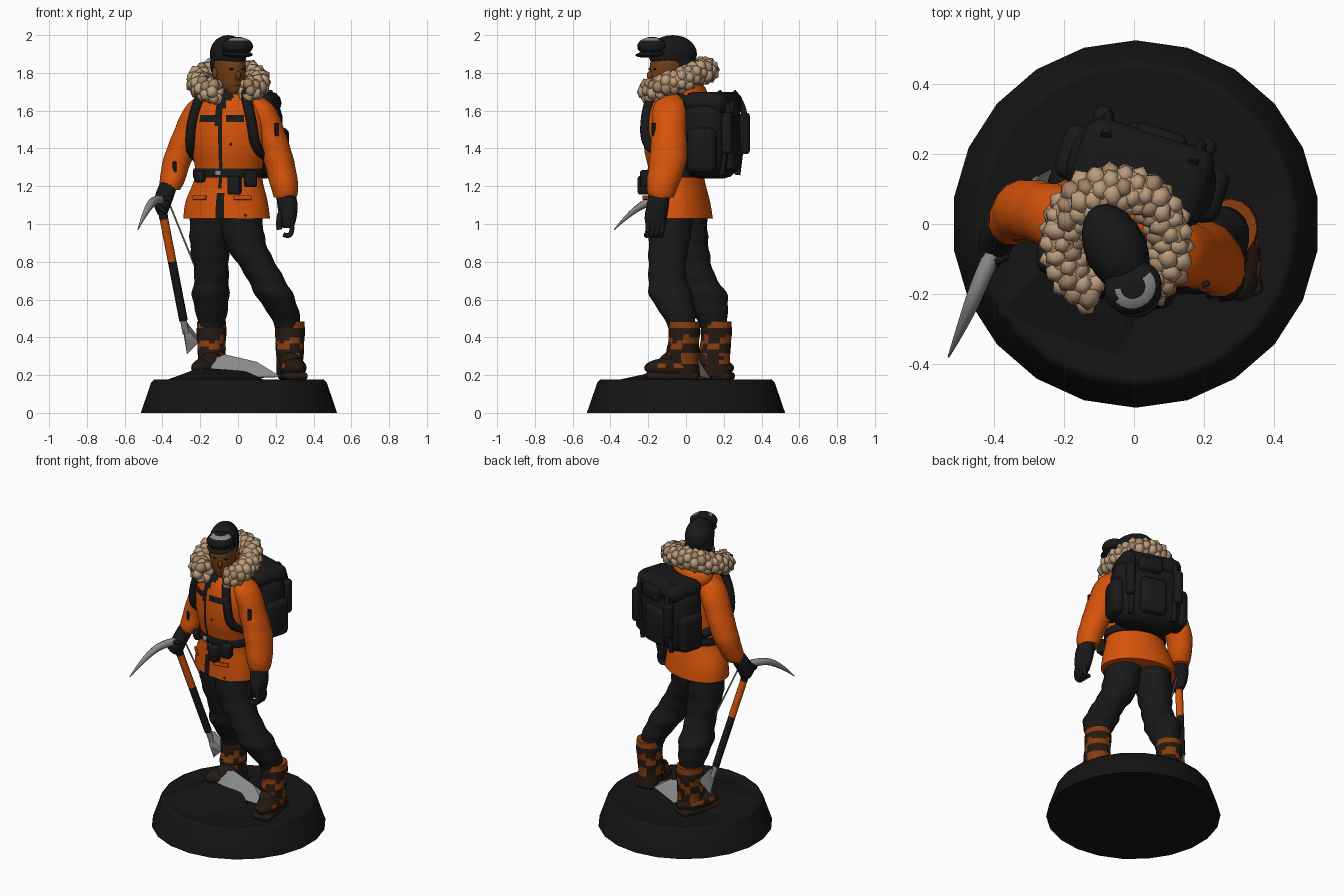
import bpy, bmesh, math, random
from mathutils import Vector, Matrix

random.seed(4)
if "Cube" in bpy.data.objects:
    bpy.data.objects.remove(bpy.data.objects["Cube"])


def mat(name, r, g, b):
    m = bpy.data.materials.new(name)
    m.use_nodes = True
    m.diffuse_color = (r, g, b, 1)
    bsdf = m.node_tree.nodes["Principled BSDF"]
    bsdf.inputs["Base Color"].default_value = (r, g, b, 1)
    bsdf.inputs["Roughness"].default_value = 0.8
    return m


ORANGE = mat("jacket orange", .68, .088, .003)
BLACK = mat("cloth black", .0095, .0095, .0095)
BASE = mat("base black", .007, .007, .007)
SKIN = mat("skin brown", .16, .048, .007)
FUR = mat("fur tan", .5, .335, .205)
FUR2 = mat("fur brown", .36, .23, .135)
STEEL = mat("steel grey", .26, .26, .26)
RUST = mat("boot rust", .24, .045, .005)
BOOT = mat("boot brown", .018, .01, .006)


def finish(name, bm, mats, smooth=True, rule=None):
    """Turn a bmesh into an object; rule picks the material of each face."""
    bmesh.ops.recalc_face_normals(bm, faces=bm.faces)
    for f in bm.faces:
        f.smooth = smooth
        if rule:
            f.material_index = rule(f.calc_center_median())
    me = bpy.data.meshes.new(name)
    bm.to_mesh(me)
    bm.free()
    if smooth:
        me.set_sharp_from_angle(angle=math.radians(50))
    for m in mats:
        me.materials.append(m)
    ob = bpy.data.objects.new(name, me)
    bpy.context.collection.objects.link(ob)
    return ob


def catmull(pts, steps):
    pts = [Vector(p) for p in pts]
    out = []
    for i in range(len(pts) - 1):
        a, b, c, d = pts[max(i - 1, 0)], pts[i], pts[i + 1], pts[min(i + 2, len(pts) - 1)]
        for k in range(steps):
            t = k / steps
            out.append(.5 * (2 * b + (c - a) * t + (2 * a - 5 * b + 4 * c - d) * t * t
                             + (3 * b - a - 3 * c + d) * t ** 3))
    return out + [pts[-1]]


def loft(name, rings, mats, n=16, steps=4, rot=0, rule=None, fold=0):
    """Skin through level ellipses given as x, y, z, rx, ry."""
    bm = bmesh.new()
    rows = []
    for x, y, z, rx, ry in catmull(rings, steps):
        g = 1 + fold * math.sin(z * 62)
        row = []
        for i in range(n):
            a = (i + .5) * math.tau / n
            p = Matrix.Rotation(rot, 3, 'Z') @ Vector((rx * g * math.cos(a), ry * g * math.sin(a), 0))
            row.append(bm.verts.new(p + Vector((x, y, z))))
        rows.append(row)
    for a, b in zip(rows, rows[1:]):
        for i in range(n):
            bm.faces.new((a[i], a[i - 1], b[i - 1], b[i]))
    bm.faces.new(rows[0])
    bm.faces.new(rows[-1])
    return finish(name, bm, mats, True, rule)


def ball(name, loc, size, mats, rot=0, tilt=0, rule=None):
    bm = bmesh.new()
    bmesh.ops.create_uvsphere(bm, u_segments=20, v_segments=14, radius=1)
    ob = finish(name, bm, mats, True, rule)
    ob.location, ob.scale, ob.rotation_euler = loc, size, (tilt, 0, rot)
    return ob


def block(name, loc, half, m, rot=0, bevel=.015):
    bm = bmesh.new()
    bmesh.ops.create_cube(bm, size=2)
    bmesh.ops.scale(bm, vec=half, verts=bm.verts)
    bmesh.ops.bevel(bm, geom=bm.edges[:], offset=bevel, segments=3, profile=.5, affect='EDGES')
    ob = finish(name, bm, [m])
    ob.location, ob.rotation_euler = loc, (0, 0, rot)
    return ob


def tube(name, pts, r, m, taper=None):
    cu = bpy.data.curves.new(name, 'CURVE')
    cu.dimensions, cu.bevel_depth, cu.bevel_resolution, cu.use_fill_caps = '3D', r, 2, True
    s = cu.splines.new('NURBS')
    s.points.add(len(pts) - 1)
    s.order_u, s.use_endpoint_u, s.resolution_u = 3, True, 6
    for i, p in enumerate(pts):
        s.points[i].co = (*p, 1)
        s.points[i].radius = taper[i] if taper else 1
    cu.materials.append(m)
    ob = bpy.data.objects.new(name, cu)
    bpy.context.collection.objects.link(ob)
    return ob


def hull(name, pts, m):
    bm = bmesh.new()
    bmesh.ops.convex_hull(bm, input=[bm.verts.new(p) for p in pts])
    return finish(name, bm, [m], False)


def frame(x, y, turn):
    """Give a function that places local points in a turned frame."""
    return lambda u, v, z: Vector((x, y, 0)) + Matrix.Rotation(turn, 3, 'Z') @ Vector((u, v, z))


TURN, LOOK = -.3, .42          # chest and head directions
CHEST, HEAD = Vector((-.05, -.05, 0)), Vector((-.05, -.075, 0))
body, face, pack = frame(*CHEST.xy, TURN), frame(*HEAD.xy, LOOK), frame(.02, .135, TURN)

# Display base and rocks
loft("base", [(.005, 0, z, r, r) for z, r in
              [(0, .525), (.16, .47), (.176, .455), (.176, .44), (.17, .42), (.178, .2)]], [BASE], n=22, steps=1)
hull("dark_slab", [(-.39, -.26, .17), (-.05, -.38, .17), (-.2, -.06, .24), (.04, -.02, .22),
                   (-.32, .1, .17), (.15, -.1, .17), (-.05, .15, .18)], BASE)
hull("pale_rock", [(-.1, -.05, .19), (.23, -.05, .19), (.2, .05, .2), (-.07, .05, .31),
                   (0, .13, .18), (-.24, .06, .25), (.1, .02, .27)], STEEL)

# Legs and boots
loft("right_leg", [(-.14, -.01, 1.1, .115, .125), (-.15, .01, .9, .107, .11), (-.14, .05, .74, .092, .1),
                   (-.145, .1, .62, .1, .122), (-.14, .13, .52, .082, .09), (-.14, .15, .45, .07, .075)],
     [BLACK], fold=.035, steps=6)
loft("left_leg", [(.01, -.07, 1.1, .115, .125), (.04, -.09, .9, .11, .11), (.13, -.1, .74, .1, .1),
                  (.195, -.08, .62, .102, .115), (.245, -.04, .52, .082, .09), (.265, -.02, .45, .07, .075)],
     [BLACK], fold=.035, steps=6)


def cuff_rule(c):
    wave = math.sin(40 * c.x + 50 * c.y)
    return int(c.z > .45 or abs(c.z - .37 - .025 * wave) < .02 or (.26 < c.z < .31 and wave > .2))


def toe_rule(c):
    return int(-.1 < c.z < .4 and abs(c.x) > .5 and (-.6 < c.y < -.3 or .1 < c.y < .5))


for side, shaft, foot, rot in (("right", (-.14, .16), (-.165, .115), -.35), ("left", (.275, -.01), (.29, -.075), .15)):
    x, y = shaft
    loft(side + "_boot_shaft", [(x, y, .19, .07, .085), (x, y - .01, .3, .072, .085), (x, y, .4, .078, .083),
                                (x, y, .485, .078, .083)], [BOOT, RUST], rot=rot, steps=6, fold=.02, rule=cuff_rule)
    ball(side + "_boot_foot", (*foot, .238), (.07, .148, .055), [BOOT, RUST], rot, rule=toe_rule)
    ball(side + "_boot_instep", (x, y - .06, .275), (.055, .085, .055), [BOOT], rot, .4)
    block(side + "_boot_sole", (*foot, .195), (.062, .138, .022), BOOT, rot, .02)


# Jacket with zip, chest flap and collar coloured by position
def jacket_rule(c):
    p = Matrix.Rotation(-TURN, 3, 'Z') @ (c - CHEST)
    if p.y > 0:
        return 0
    zip_half = .008 if 1.17 < c.z < 1.52 else .022
    flap = 1.54 < c.z < 1.58 and .03 < abs(p.x) < .12
    return int(abs(p.x) < zip_half or flap or (c.z > 1.66 and abs(p.x) < .06))


loft("jacket", [(-.06, -.03, 1.03, .235, .165), (-.06, -.035, 1.12, .222, .155), (-.05, -.05, 1.26, .18, .14),
                (-.05, -.065, 1.4, .2, .152), (-.05, -.065, 1.54, .208, .15), (-.05, -.06, 1.64, .175, .13),
                (-.05, -.06, 1.71, .09, .09)], [ORANGE, BLACK], n=64, steps=6, rot=TURN, rule=jacket_rule)
ball("hood", (-.06, .01, 1.68), (.15, .1, .09), [ORANGE], TURN)
loft("belt", [(-.05, -.05, 1.245, .19, .15), (-.05, -.05, 1.27, .193, .154), (-.05, -.05, 1.295, .188, .15)],
     [BLACK], n=32, rot=TURN)
block("belt_buckle", body(-.01, -.157, 1.27), (.016, .01, .014), STEEL, TURN, .006)
block("large_belt_pouch", body(.08, -.155, 1.205), (.034, .03, .05), BLACK, TURN)
block("small_belt_pouch", body(.16, -.12, 1.24), (.032, .03, .045), BLACK, TURN + .5)
block("right_belt_pouch", body(-.12, -.13, 1.25), (.03, .022, .03), BLACK, TURN - .4)
block("chest_pocket_slit", body(.06, -.158, 1.45), (.009, .004, .035), BLACK, TURN + .2, .003)
for s in (-1, 1):
    block("hem_pocket_flap", body(s * .12, -.135, 1.14), (.05, .006, .012), ORANGE, TURN + s * .5, .004)

# Arms and gloves
loft("right_arm", [(-.17, .0, 1.685, .03, .04), (-.2, .01, 1.62, .08, .09), (-.255, .03, 1.5, .083, .09),
                   (-.32, .04, 1.34, .078, .085), (-.35, .01, 1.22, .066, .07), (-.36, 0, 1.18, .055, .055)],
     [ORANGE], fold=.012, steps=6)
loft("left_arm", [(.08, -.08, 1.685, .03, .04), (.115, -.085, 1.62, .08, .09), (.165, -.09, 1.5, .082, .092),
                  (.215, -.095, 1.34, .082, .1), (.245, -.125, 1.2, .075, .085), (.25, -.13, 1.14, .06, .065)],
     [ORANGE], fold=.012, steps=6)
block("left_sleeve_tab", (.205, -.172, 1.5), (.012, .008, .035), BLACK, .4, .004)
block("right_sleeve_tab", (-.335, -.042, 1.3), (.01, .008, .03), BLACK, -.2, .004)
loft("right_glove", [(-.36, 0, 1.23, .048, .048), (-.385, -.03, 1.16, .052, .055), (-.4, -.06, 1.1, .045, .06),
                     (-.4, -.06, 1.05, .025, .04)], [BLACK])
loft("left_glove", [(.25, -.135, 1.18, .05, .055), (.262, -.15, 1.1, .055, .06), (.265, -.16, 1.03, .045, .06),
                    (.265, -.16, .98, .03, .05)], [BLACK])
for i in range(4):
    y = -.2 + i * .025
    tube("left_finger", [(.28, y, 1.02), (.29, y, .97), (.27, y - .01, .93), (.24, y - .01, .945)], .013, BLACK)
    tube("right_finger", [(-.36, y + .11, 1.13), (-.42, y + .09, 1.14), (-.435, y + .08, 1.1), (-.39, y + .09, 1.07)],
         .014, BLACK)
tube("left_thumb", [(.23, -.18, 1.07), (.21, -.2, 1.02), (.22, -.2, .97)], .015, BLACK)


# Head, with dark hair behind the ears
def head_rule(c):
    p = Matrix.Rotation(-LOOK, 3, 'Z') @ (c - HEAD)
    return int(p.y > .02 and c.z > 1.7)


def head_ring(v, z, rx, ry):
    return (*face(0, v, z), rx, ry)


loft("head", [head_ring(.0, 1.6, .055, .055), head_ring(0, 1.66, .052, .055), head_ring(-.04, 1.69, .04, .06),
              head_ring(-.03, 1.73, .066, .085), head_ring(-.02, 1.79, .077, .103), head_ring(-.01, 1.86, .08, .108),
              head_ring(0, 1.94, .06, .08)], [SKIN, BLACK], n=24, rot=LOOK, rule=head_rule)
ball("nose", face(0, -.122, 1.785), (.013, .022, .026), [SKIN], LOOK, .3)
ball("mouth", face(0, -.105, 1.734), (.025, .012, .007), [SKIN], LOOK)
for s in (-1, 1):
    ball("ear", face(s * .08, 0, 1.8), (.012, .022, .03), [SKIN], LOOK)
    ball("eye", face(s * .032, -.113, 1.82), (.013, .006, .006), [BLACK], LOOK)

# Cap, brim and goggles resting on the brim
ball("cap", face(0, .005, 1.9), (.088, .135, .1), [BLACK], LOOK)
ball("cap_back", face(0, .03, 1.85), (.084, .1, .1), [BLACK], LOOK)
ball("cap_brim", face(0, -.115, 1.9), (.08, .09, .018), [BLACK], LOOK, .08)
ball("goggles", face(0, -.115, 1.94), (.084, .078, .05), [BLACK, STEEL], LOOK,
     rule=lambda c: int(.55 < c.z < .93 and c.y < .15 and c.x > -.62))


# Fur ruff: a padded arc covered with heavy tufts
def ruff(deg):
    a = math.radians(deg)
    return Vector((-.05 + .155 * math.cos(a), -.05 + .155 * math.sin(a), 1.755 + .062 * math.sin(a)))


tube("ruff_padding", [ruff(d) for d in range(-52, 243, 14)], .058, FUR)
bm = bmesh.new()
for k in range(25):
    deg = -54 + k * 298 / 24
    c = ruff(deg)
    out = Vector((math.cos(math.radians(deg)), math.sin(math.radians(deg)), 0))
    for j in range(6):
        b = math.tau * (j + .5 * (k % 2)) / 6
        d = (out * math.cos(b) + Vector((0, 0, 1)) * math.sin(b)).normalized()
        size = random.uniform(.85, 1.15)
        m = (Matrix.Translation(c + d * .042) @ d.to_track_quat('Z', 'Y').to_matrix().to_4x4()
             @ Matrix.Diagonal((.03 * size, .036 * size, .034 * size, 1)))
        made = bmesh.ops.create_icosphere(bm, subdivisions=1, radius=1, matrix=m)
        dark = int(random.random() < .3)
        for f in {f for v in made["verts"] for f in v.link_faces}:
            f.material_index = dark
finish("fur_tufts", bm, [FUR, FUR2])

# Backpack
block("pack_body", pack(0, 0, 1.45), (.215, .115, .21), BLACK, TURN, .09)
block("pack_lid", pack(0, .01, 1.64), (.195, .12, .06), BLACK, TURN, .055)
block("pack_pocket", pack(.0, .11, 1.4), (.085, .035, .12), BLACK, TURN, .03)
block("pack_lid_pocket", pack(.02, .11, 1.61), (.08, .04, .05), BLACK, TURN, .03)
for s in (-1, 1):
    block("pack_side_pocket", pack(s * .205, .01, 1.39), (.04, .08, .12), BLACK, TURN, .035)
    tube("pack_strap", [pack(s * .13, .08, 1.7), pack(s * .14, .15, 1.62), pack(s * .14, .125, 1.45),
                        pack(s * .14, .1, 1.26)], .016, BLACK)
    block("pack_rolled_pouch", pack(s * .155, .135, 1.48), (.026, .028, .11), BLACK, TURN, .02)
    tube("shoulder_strap", [body(s * u, v, z) for u, v, z in
                            [(.1, .1, 1.64), (.1, .02, 1.72), (.12, -.1, 1.7), (.165, -.125, 1.55),
                             (.18, -.115, 1.42), (.19, -.02, 1.36), (.17, .1, 1.33)]], .027, BLACK)

# Ice axe with wrist cord
tube("axe_pick", [(-.53, -.38, .97), (-.485, -.28, 1.08), (-.43, -.14, 1.14), (-.38, -.03, 1.12)],
     .026, STEEL, (.1, .7, 1, .9))
TOP, END = Vector((-.41, -.07, 1.12)), Vector((-.275, .12, .42))
for name, a, b, r, m in (("axe_neck", 0, .13, .024, BLACK), ("axe_orange_grip", .13, .45, .023, ORANGE),
                         ("axe_black_grip", .45, .9, .023, BLACK), ("axe_ferrule", .9, 1, .018, STEEL)):
    tube(name, [TOP.lerp(END, a), TOP.lerp(END, b)], r, m)
hull("axe_foot", [(-.3, .1, .49), (-.27, .14, .48), (-.21, .17, .4), (-.21, .13, .37), (-.28, .1, .4),
                  (-.27, .13, .31)], STEEL)
tube("wrist_cord", [(-.36, -.03, 1.1), (-.3, 0, .95), (-.23, .03, .78)], .005, STEEL)
